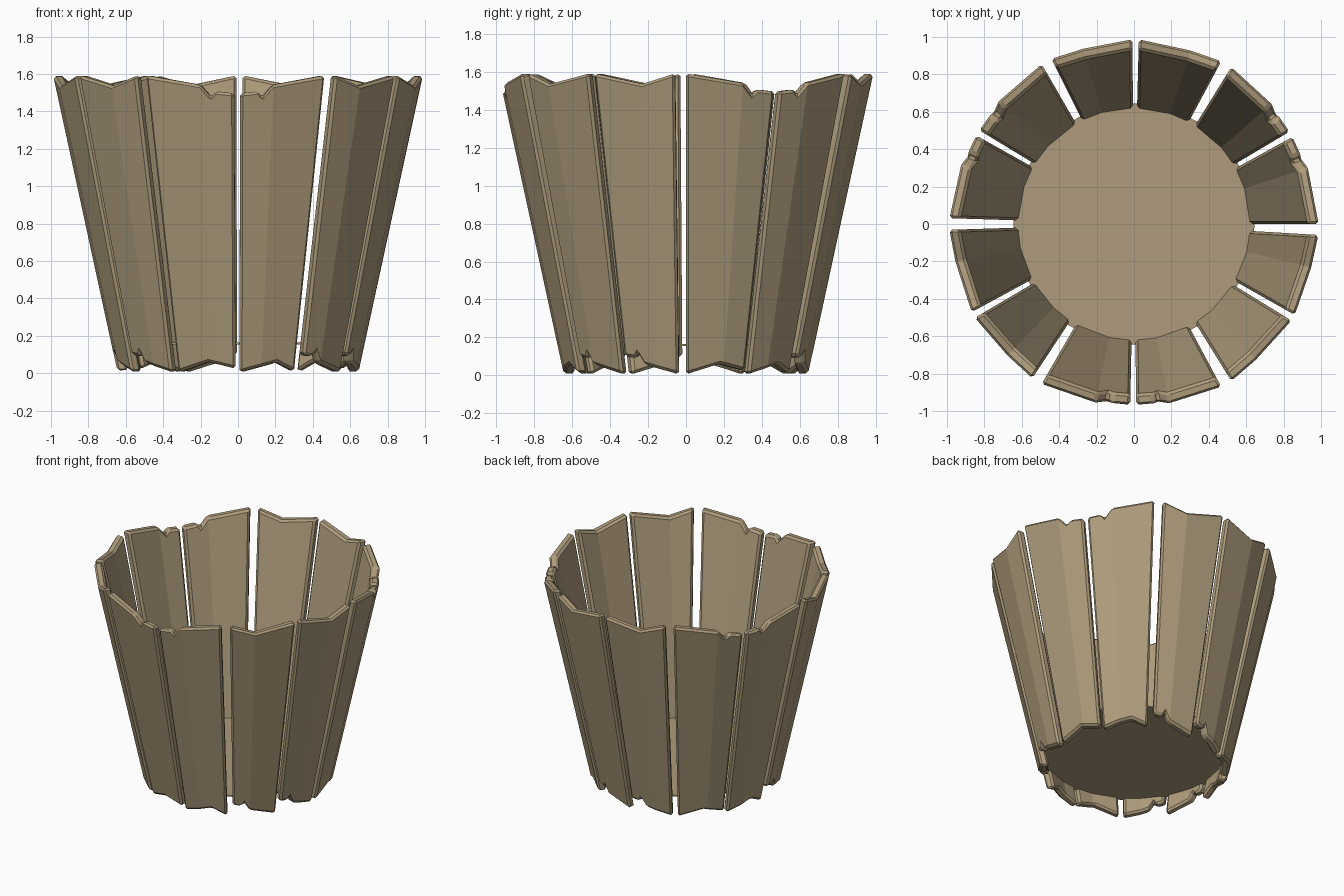
import bpy
import bmesh
from math import cos, sin, radians
from mathutils import Vector

if "Cube" in bpy.data.objects:
    bpy.data.objects.remove(bpy.data.objects["Cube"])

wood = bpy.data.materials.new("tan_wood")
wood.use_nodes = True
wood.diffuse_color = (0.42, 0.33, 0.2, 1)
wood.node_tree.nodes["Principled BSDF"].inputs["Base Color"].default_value = wood.diffuse_color

THICK = 0.06
FLOOR_Z = 0.16


def outer_radius(z):
    return 0.645 + 0.217 * z


def sample(profile, t):
    """Height of a piecewise linear edge profile at fraction t."""
    for (t0, z0), (t1, z1) in zip(profile, profile[1:]):
        if t <= t1:
            return z0 + (z1 - z0) * (t - t0) / (t1 - t0)
    return profile[-1][1]


def finish(bm, name):
    bmesh.ops.recalc_face_normals(bm, faces=bm.faces)
    mesh = bpy.data.meshes.new(name)
    bm.to_mesh(mesh)
    bm.free()
    mesh.materials.append(wood)
    obj = bpy.data.objects.new(name, mesh)
    bpy.context.collection.objects.link(obj)
    return obj


def make_plank(name, start, end, crease, top, bottom):
    """Tapered plank with one crease, and jagged top and bottom edges."""
    def direction(t):
        a, b, c = (Vector((cos(radians(d)), sin(radians(d)), 0))
                   for d in (start, start + (end - start) * crease, end))
        return a.lerp(b, t / crease) if t < crease else b.lerp(c, (t - crease) / (1 - crease))

    bm = bmesh.new()
    rings = []
    for t in sorted({p[0] for p in top + bottom} | {crease}):
        d = direction(t)
        ring = []
        for z, inset in ((sample(bottom, t), 0), (sample(top, t), 0),
                         (sample(top, t), THICK), (sample(bottom, t), THICK)):
            ring.append(bm.verts.new(d * (outer_radius(z) - inset) + Vector((0, 0, z))))
        rings.append(ring)
    for r0, r1 in zip(rings, rings[1:]):
        for i in range(4):
            j = (i + 1) % 4
            bm.faces.new((r0[i], r0[j], r1[j], r1[i]))
    bm.faces.new(rings[0])
    bm.faces.new(rings[-1])
    obj = finish(bm, name)
    bevel = obj.modifiers.new("chamfer", "BEVEL")
    bevel.width = 0.014
    bevel.segments = 1
    bevel.limit_method = "ANGLE"
    bevel.angle_limit = radians(32)
    bevel.use_clamp_overlap = False


# Edge profiles: a chipped corner, and gentle dips
chip = [(0, 0.1), (0.2, 0.09), (0.26, 0.12), (0.38, 0.055), (1, 0.005)]


def flipped(profile):
    return [(t, 1.597 - z) for t, z in profile]


def mirrored(profile):
    return [(1 - t, z) for t, z in reversed(profile)]


def dip(t, end=0.005):
    return [(0, 0.005), (t, 0.06), (1, end)]


# Four plank shapes: start and end angle, crease, top edge, bottom edge
shapes = [
    ("chipped_top_plank_a", -89.3, -61.8, 0.38, flipped(chip), dip(0.65, 0.01)),
    ("chipped_bottom_plank_a", -58.2, -31.5, 0.38, flipped(dip(0.38)), chip),
    ("chipped_bottom_plank_b", -29.5, -3.4, 0.6, flipped(dip(0.6)), chip),
    ("chipped_top_plank_b", 0, 28.8, 0.62, flipped(mirrored(chip)), dip(0.55, 0.025)),
]
for turn in range(3):
    for name, start, end, crease, top, bottom in shapes:
        make_plank(f"{name}_{turn + 1}", start + 120 * turn, end + 120 * turn,
                   crease, top, bottom)

# Round floor set inside the planks
bm = bmesh.new()
bmesh.ops.create_cone(bm, cap_ends=True, segments=32, radius1=0.645, radius2=0.645, depth=0.01)
bmesh.ops.translate(bm, verts=bm.verts, vec=(0, 0, FLOOR_Z))
finish(bm, "bucket_floor")
